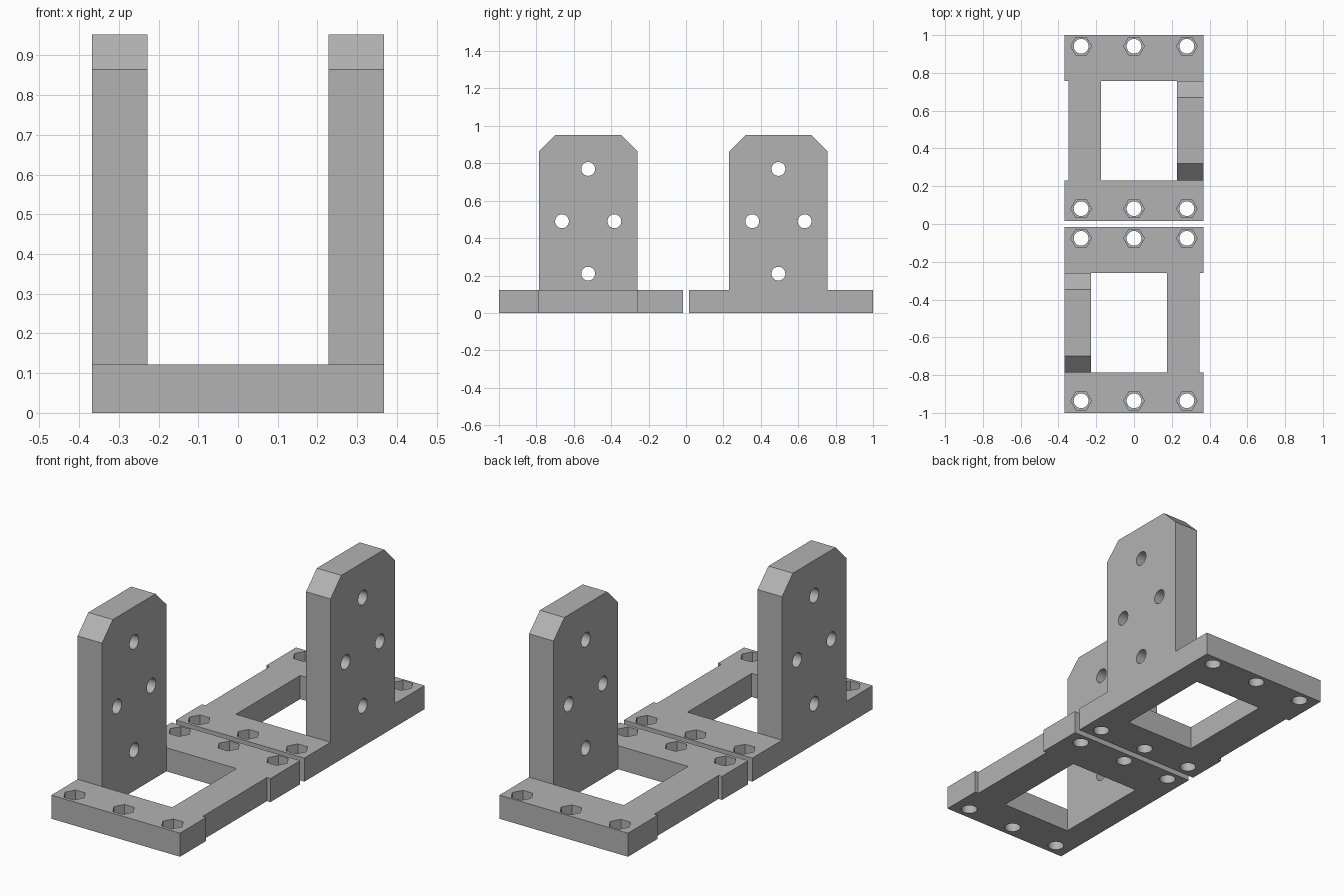
import bpy, bmesh, math
from mathutils import Vector

cube = bpy.data.objects.get("Cube")
if cube:
    bpy.data.objects.remove(cube)

grey = bpy.data.materials.new("plain_grey")
grey.use_nodes = True
colour = (0.45, 0.45, 0.45, 1)
grey.diffuse_color = colour
grey.node_tree.nodes["Principled BSDF"].inputs["Base Color"].default_value = colour

HALF_W, PLATE_TOP, TOP = 0.368, 0.122, 0.952
Y0, Y1 = 0.017, 1.0            # plate ends
U0, U1 = 0.231, 0.757          # upright and window ends
CHAMFER = 0.088
INNER = 0.228                  # inner face of the upright


def add_prism(bm, points, axis, start, end):
    """Extrude a 2D profile along an axis from start to end."""
    def place(p):
        a, b = p
        return {"x": (start, a, b), "y": (a, start, b), "z": (a, b, start)}[axis]
    face = bm.faces.new([bm.verts.new(place(p)) for p in points])
    step = Vector([end - start if k == axis else 0 for k in "xyz"])
    made = bmesh.ops.extrude_face_region(bm, geom=[face])["geom"]
    moved = [v for v in made if isinstance(v, bmesh.types.BMVert)]
    bmesh.ops.translate(bm, verts=moved, vec=step)


def ring(cx, cy, radius, sides):
    return [(cx + radius * math.cos(math.tau * i / sides),
             cy + radius * math.sin(math.tau * i / sides)) for i in range(sides)]


def make_object(name, prisms):
    bm = bmesh.new()
    for prism in prisms:
        add_prism(bm, *prism)
    bmesh.ops.recalc_face_normals(bm, faces=bm.faces)
    mesh = bpy.data.meshes.new(name)
    bm.to_mesh(mesh)
    bm.free()
    mesh.materials.append(grey)
    obj = bpy.data.objects.new(name, mesh)
    bpy.context.collection.objects.link(obj)
    return obj


# Body: side profile of plate and chamfered upright
side = [(Y0, 0), (Y1, 0), (Y1, PLATE_TOP), (U1, PLATE_TOP), (U1, TOP - CHAMFER),
        (U1 - CHAMFER, TOP), (U0 + CHAMFER, TOP), (U0, TOP - CHAMFER),
        (U0, PLATE_TOP), (Y0, PLATE_TOP)]
bracket = make_object("back_bracket", [(side, "x", -HALF_W, HALF_W)])

# Cutter: space beside the upright, plate window and shallow side notch
gap = [(-0.5, 1.1), (-0.5, -0.1), (-0.348, -0.1), (-0.348, PLATE_TOP),
       (-0.174, PLATE_TOP), (-0.174, -0.1), (INNER, -0.1), (INNER, 1.1)]

# Cutters: bolt holes, hexagonal nut pockets and upright holes
spots = [(x, y) for x in (-0.28, 0, 0.28) for y in (0.081, 0.941)]
mid = (U0 + U1) / 2
upright_spots = [(mid, 0.21), (mid, 0.77), (mid - 0.14, 0.49), (mid + 0.14, 0.49)]
cutters = [
    make_object("gap_cutter", [(gap, "y", U0, U1)]),
    make_object("nut_cutter", [(ring(x, y, 0.055, 6), "z", 0.065, 0.2) for x, y in spots]),
    make_object("bolt_cutter", [(ring(x, y, 0.039, 32), "z", -0.1, 0.25) for x, y in spots]),
    make_object("upright_hole_cutter",
                [(ring(y, z, 0.037, 32), "x", 0.1, 0.5) for y, z in upright_spots]),
]
for cutter in cutters:
    cutter.hide_render = True
    mod = bracket.modifiers.new(cutter.name, "BOOLEAN")
    mod.operation, mod.solver, mod.object = "DIFFERENCE", "EXACT", cutter

# Bake the cuts and drop the cutters
bpy.context.view_layer.update()
baked = bpy.data.meshes.new_from_object(
    bracket.evaluated_get(bpy.context.evaluated_depsgraph_get()))
bracket.modifiers.clear()
bracket.data = baked
for cutter in cutters:
    bpy.data.objects.remove(cutter)

# Front bracket: mirrored across x and shifted forward
mirrored = baked.copy()
bm = bmesh.new()
bm.from_mesh(mirrored)
for v in bm.verts:
    v.co.x *= -1
    v.co.y -= Y0 + Y1
bmesh.ops.reverse_faces(bm, faces=bm.faces)
bm.to_mesh(mirrored)
bm.free()
front = bpy.data.objects.new("front_bracket", mirrored)
bpy.context.collection.objects.link(front)

# Smooth hole walls, sharp edges elsewhere
for obj in (bracket, front):
    bpy.ops.object.select_all(action="DESELECT")
    obj.select_set(True)
    bpy.context.view_layer.objects.active = obj
    bpy.ops.object.shade_smooth_by_angle(angle=math.radians(30))
